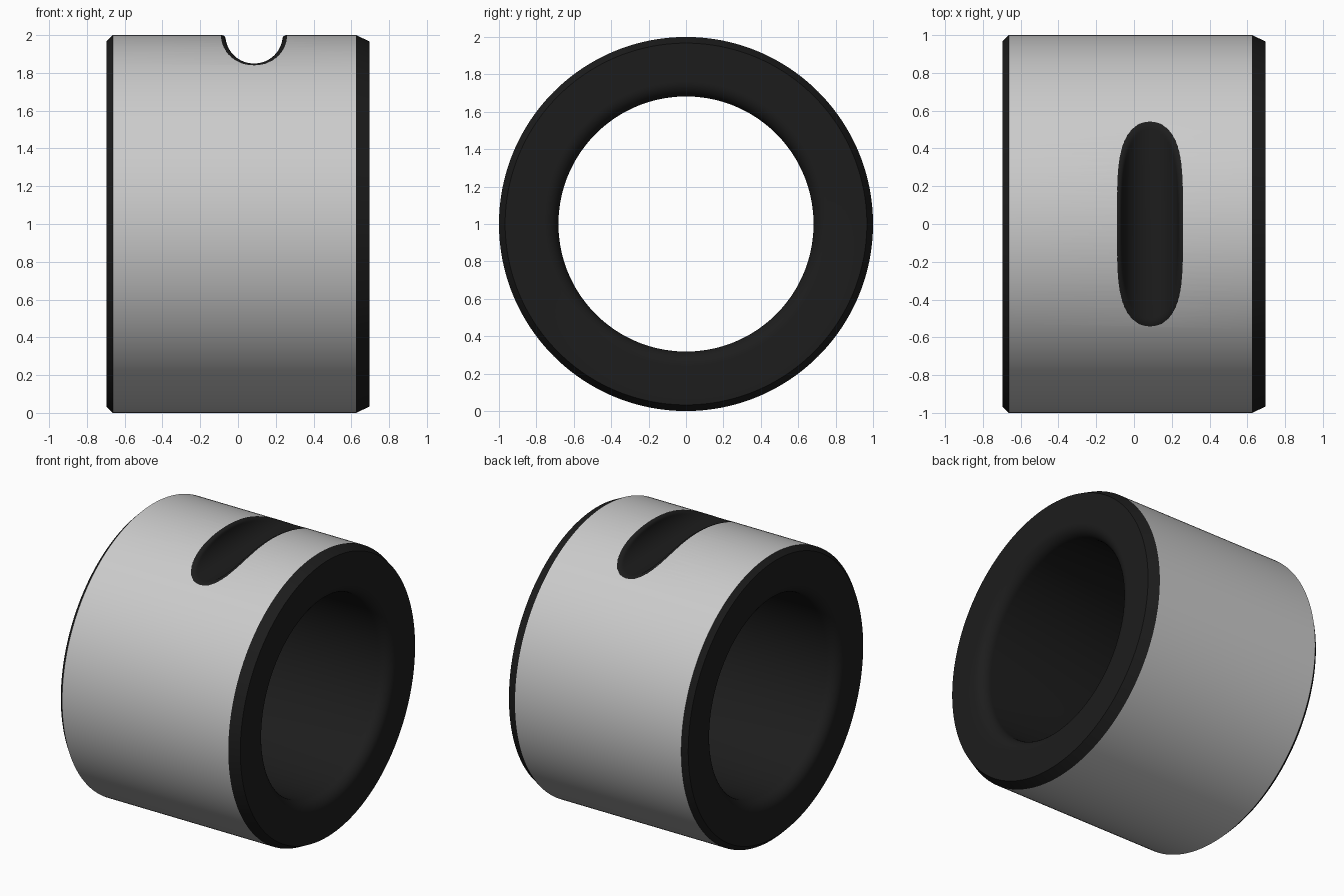
import bpy, bmesh, math
from mathutils import Vector

if "Cube" in bpy.data.objects:
    bpy.data.objects.remove(bpy.data.objects["Cube"])

SIDES = 192
dark = bpy.data.materials.new("dark_rubber")
dark.diffuse_color = (0.012, 0.012, 0.012, 1)
dark.use_nodes = True
dark.node_tree.nodes["Principled BSDF"].inputs["Base Color"].default_value = dark.diffuse_color


def make_object(name, bm):
    bmesh.ops.recalc_face_normals(bm, faces=bm.faces)
    mesh = bpy.data.meshes.new(name)
    bm.to_mesh(mesh)
    bm.free()
    mesh.materials.append(None)
    mesh.materials.append(dark)
    obj = bpy.data.objects.new(name, mesh)
    bpy.context.collection.objects.link(obj)
    return obj


# Bushing profile (x, radius): chamfered outside, rounded bore mouths
L, BORE, F = 0.695, 0.682, 0.08
profile = [(-L, 0.968), (-0.663, 1.0), (0.625, 1.0), (L, 0.967)]
arc = [math.radians(a) for a in range(0, 91, 10)]
profile += [(L - F + F * math.cos(a), BORE + F - F * math.sin(a)) for a in arc]
profile += [(-L + F - F * math.cos(a), BORE + F - F * math.sin(a)) for a in reversed(arc)]

# Revolve the profile about the x axis
bm = bmesh.new()
rings = []
for i in range(SIDES):
    a = 2 * math.pi * i / SIDES
    rings.append([bm.verts.new((x, r * math.sin(a), 1 + r * math.cos(a))) for x, r in profile])
n = len(profile)
for i in range(SIDES):
    p, q = rings[i], rings[(i + 1) % SIDES]
    for j in range(n):
        f = bm.faces.new((p[j], p[(j + 1) % n], q[(j + 1) % n], q[j]))
        f.material_index = 0 if j == 1 else 1
bushing = make_object("bushing", bm)

# Slot cutter: a round groove along y with a softened rim
CX, R, FIL, COUNT, STEPS = 0.085, 0.15, 0.025, 96, 6
Y = math.sqrt(1 - (1 - R) ** 2)
bm = bmesh.new()
loops = []
for i in range(COUNT):
    phi = 2 * math.pi * i / COUNT
    y = Y * math.cos(phi)
    depth = 1 - math.sqrt(1 - y * y)
    x = math.copysign(math.sqrt(max(0, R * R - depth * depth)), math.sin(phi))
    if i in (0, COUNT // 2):
        x = 0.0
    c = Vector((CX + x, y, 2 - depth))
    n1 = Vector((0, y, 1 - depth)).normalized()      # outer surface normal
    n2 = Vector((-x, 0, depth)).normalized()         # groove wall normal
    out = (-n2 + n1 * n2.dot(n1)).normalized() * FIL
    down = (-n1 + n2 * n1.dot(n2)).normalized() * FIL
    pts = [c + down * (1 - s / STEPS) ** 2 + out * (s / STEPS) ** 2 for s in range(STEPS + 1)]
    pts.append(Vector((pts[-1].x, pts[-1].y, 2.2)))
    loops.append([bm.verts.new(p) for p in pts])
for i in range(COUNT):
    p, q = loops[i], loops[(i + 1) % COUNT]
    for j in range(len(p) - 1):
        bm.faces.new((p[j], p[j + 1], q[j + 1], q[j]))
bm.faces.new([p[-1] for p in loops])
# Groove floor: straight strips joining the two halves of the rim
half = COUNT // 2
for lo in (0, half):
    for k in range(half // 2):
        a, b = lo + k, lo + k + 1
        c, d = lo + half - k - 1, lo + half - k
        ids = [a, b, c, d] if b != c else [a, b, d]
        bm.faces.new([loops[m % COUNT][0] for m in ids])
# Close the narrow gap between the two halves at the groove's lowest line
for f in bm.faces:
    f.material_index = 1
cutter = make_object("slot_cutter", bm)
cutter.hide_render = True

# Cut the slot and smooth
bpy.context.view_layer.objects.active = bushing
bushing.select_set(True)
mod = bushing.modifiers.new("slot", 'BOOLEAN')
mod.operation = 'DIFFERENCE'
mod.solver = 'EXACT'
mod.object = cutter
bpy.ops.object.modifier_apply(modifier=mod.name)
bpy.data.objects.remove(cutter, do_unlink=True)
bpy.ops.object.shade_smooth_by_angle(angle=math.radians(25))
